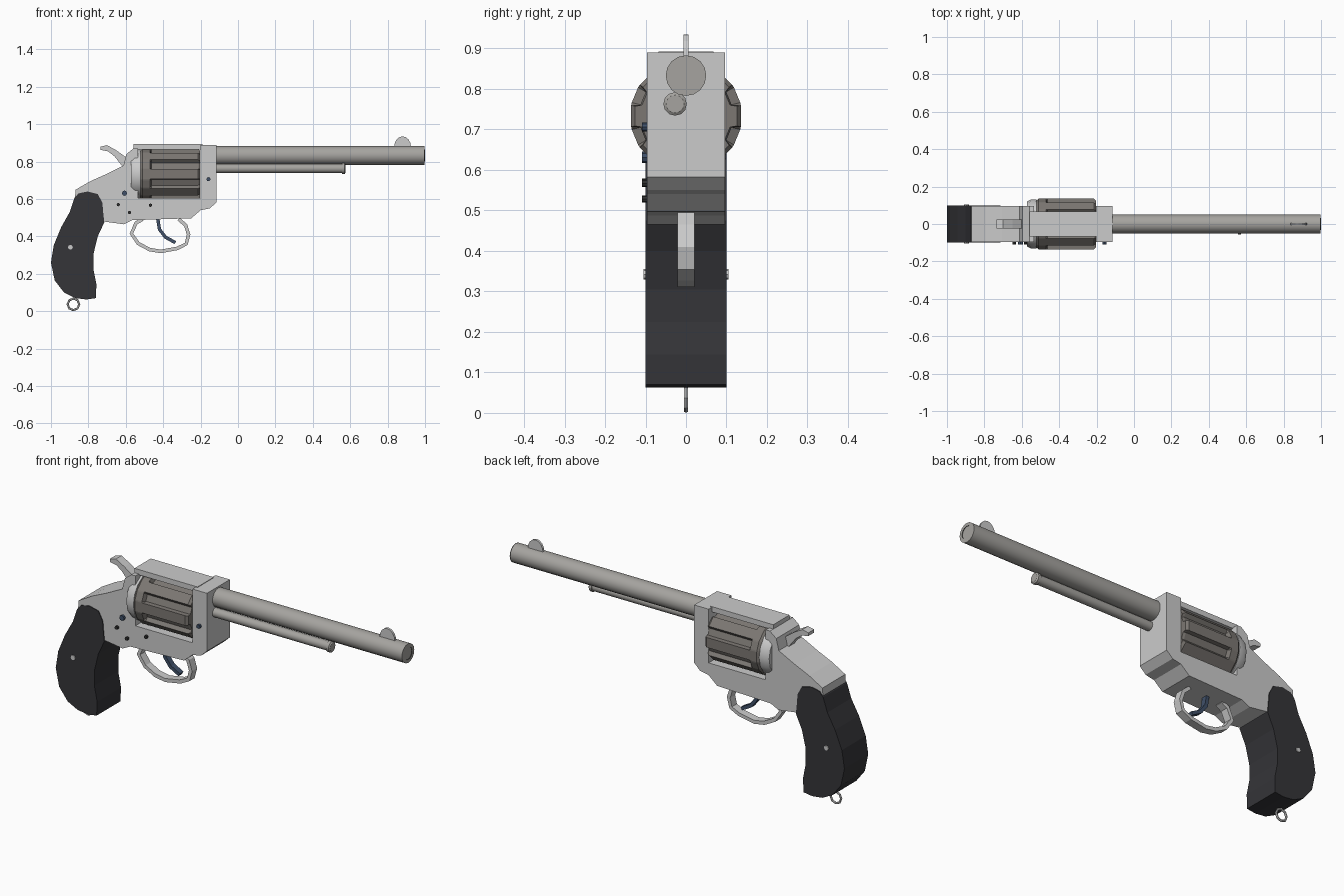
import bpy
from math import sin, cos, pi, radians
from mathutils import Vector

if "Cube" in bpy.data.objects:
    bpy.data.objects.remove(bpy.data.objects["Cube"])


def material(name, rgb):
    m = bpy.data.materials.new(name)
    m.diffuse_color = (*rgb, 1)
    m.use_nodes = True
    m.node_tree.nodes["Principled BSDF"].inputs["Base Color"].default_value = m.diffuse_color
    return m


STEEL = material("barrel_steel", (0.38, 0.37, 0.35))
FRAME = material("frame_steel", (0.55, 0.55, 0.53))
DARK = material("cylinder_steel", (0.2, 0.185, 0.17))
GRIP = material("grip_black", (0.035, 0.035, 0.04))
BORE = material("bore_black", (0.03, 0.03, 0.03))
BLUE = material("blued_steel", (0.05, 0.08, 0.14))


def make(name, verts, faces, mat, smooth=False):
    me = bpy.data.meshes.new(name)
    me.from_pydata(verts, [], faces)
    ob = bpy.data.objects.new(name, me)
    bpy.context.collection.objects.link(ob)
    me.materials.append(mat)
    if smooth:
        bpy.ops.object.select_all(action='DESELECT')
        ob.select_set(True)
        bpy.context.view_layer.objects.active = ob
        bpy.ops.object.shade_smooth_by_angle(angle=radians(35))
    return ob


def plate(name, outline, half, mat, y=0):
    """Extrude a clockwise (x, z) outline across y."""
    area = sum(a[0] * b[1] - b[0] * a[1] for a, b in zip(outline, outline[1:] + outline[:1]))
    if area > 0:
        outline = outline[::-1]
    n = len(outline)
    verts = [(x, s, z) for s in (y - half, y + half) for x, z in outline]
    faces = [tuple(range(n))[::-1], tuple(range(n, 2 * n))]
    faces += [(i, (i + 1) % n, n + (i + 1) % n, n + i) for i in range(n)]
    return make(name, verts, faces, mat)


def ribbon(name, path, thick, half, mat):
    """Bar of constant thickness following an open (x, z) path."""
    pts = [Vector(p) for p in path]
    left, right = [], []
    for i, p in enumerate(pts):
        d = (pts[min(i + 1, len(pts) - 1)] - pts[max(i - 1, 0)]).normalized()
        nrm = Vector((-d.y, d.x)) * thick / 2
        left.append(tuple(p + nrm))
        right.append(tuple(p - nrm))
    return plate(name, left + right[::-1], half, mat)


def loft(name, rings, mat, y, z, smooth=True, caps=True):
    """Skin rings of (x, [(angle, radius)...]) along the x axis."""
    n = len(rings[0][1])
    verts = [(x, y + r * cos(a), z + r * sin(a)) for x, ring in rings for a, r in ring]
    faces = [(i * n + j, i * n + (j + 1) % n, (i + 1) * n + (j + 1) % n, (i + 1) * n + j)
             for i in range(len(rings) - 1) for j in range(n)]
    end = (len(rings) - 1) * n
    faces.append(tuple(range(end, end + n)))
    if caps:
        faces.append(tuple(range(n))[::-1])
    return make(name, verts, faces, mat, smooth)


def lathe(name, profile, sides, mat, y, z, **kw):
    return loft(name, [(x, [(2 * pi * j / sides, r) for j in range(sides)]) for x, r in profile],
                mat, y, z, **kw)


def screw(name, x, z, r, y0, y1, mat):
    ring = [(x + r * cos(k * pi / 4), z + r * sin(k * pi / 4)) for k in range(8)]
    plate(name, ring, abs(y1 - y0) / 2, mat, (y0 + y1) / 2)


# Barrel with a dark open bore, and the ejector rod beneath it
muzzle = lathe("barrel", [(-0.13, 0.05), (0.997, 0.05), (0.997, 0.033)], 16, STEEL, 0, 0.833)
lathe("bore", [(1.0, 0.05), (1.0, 0.033), (0.75, 0.033)], 16, BORE, 0, 0.833, caps=False)
bore = bpy.data.objects["bore"].data
bore.materials.append(STEEL)
for f in bore.polygons[:16]:
    f.material_index = 1
lathe("ejector_rod", [(-0.13, 0.024), (0.555, 0.024), (0.555, 0.029), (0.57, 0.029), (0.575, 0.022)],
      12, STEEL, -0.027, 0.763)

# Front sight blade
plate("front_sight", [(0.88 + 0.045 * cos(k * pi / 8), 0.878 + 0.057 * sin(k * pi / 8))
                      for k in range(9)], 0.006, FRAME)

# Frame: front block, sill and rear body in one profile, with a narrower top strap
plate("frame", [(-0.115, 0.89), (-0.115, 0.583), (-0.15, 0.55), (-0.2, 0.54), (-0.25, 0.497),
                (-0.565, 0.487), (-0.61, 0.465), (-0.72, 0.48), (-0.8, 0.53), (-0.872, 0.6),
                (-0.868, 0.65), (-0.79, 0.695), (-0.705, 0.733), (-0.612, 0.78), (-0.597, 0.84),
                (-0.56, 0.87), (-0.535, 0.87), (-0.535, 0.605), (-0.2, 0.605), (-0.2, 0.89)],
      0.096, FRAME)
plate("top_strap", [(-0.56, 0.865), (-0.56, 0.893), (-0.19, 0.893), (-0.19, 0.865)], 0.068, FRAME)

# Recoil shield behind the cylinder
lathe("recoil_shield", [(-0.572, 0.12), (-0.553, 0.13), (-0.522, 0.132)], 16, FRAME, 0, 0.733)

# Fluted cylinder: plain rear band, then eight flutes running to the front
R = 0.138


def fluted(r_land, r_flute):
    return [(k * pi / 4 + radians(d), r) for k in range(8)
            for d, r in ((-11, r_land), (11, r_land), (14, r_flute), (31, r_flute))]


rear = [(a, R) for a, r in fluted(R, R)]
loft("cylinder", [(-0.522, [(a, 0.128) for a, r in rear]), (-0.51, rear), (-0.47, rear),
                  (-0.462, fluted(R, R - 0.022)), (-0.215, fluted(R, R - 0.022)),
                  (-0.203, fluted(R - 0.01, R - 0.026))], DARK, 0, 0.733, smooth=False)

# Grip
plate("grip", [(-0.715, 0.475), (-0.75, 0.4), (-0.773, 0.305), (-0.773, 0.225), (-0.757, 0.144),
               (-0.76, 0.07), (-0.81, 0.063), (-0.87, 0.07), (-0.93, 0.1), (-0.98, 0.165),
               (-1.0, 0.26), (-0.985, 0.353), (-0.945, 0.45), (-0.9, 0.53), (-0.875, 0.605),
               (-0.853, 0.63), (-0.805, 0.64), (-0.75, 0.627), (-0.725, 0.58), (-0.72, 0.52)],
      0.1, GRIP)

# Hammer
plate("hammer", [(-0.735, 0.88), (-0.7, 0.888), (-0.65, 0.86), (-0.58, 0.81), (-0.58, 0.76),
                 (-0.615, 0.77), (-0.66, 0.828), (-0.695, 0.855), (-0.735, 0.863)], 0.024, FRAME)

# Trigger and guard
ribbon("trigger", [(-0.43, 0.5), (-0.42, 0.438), (-0.388, 0.396), (-0.335, 0.367)], 0.018, 0.015, BLUE)
ribbon("trigger_guard", [(-0.51, 0.492), (-0.545, 0.472), (-0.57, 0.415), (-0.533, 0.362), (-0.473, 0.33),
                         (-0.414, 0.32), (-0.325, 0.336), (-0.277, 0.36), (-0.264, 0.41),
                         (-0.28, 0.46), (-0.318, 0.493)], 0.019, 0.021, FRAME)

# Lanyard ring
bpy.ops.mesh.primitive_torus_add(major_segments=8, minor_segments=6, major_radius=0.031,
                                 minor_radius=0.006, location=(-0.88, 0, 0.037),
                                 rotation=(pi / 2, 0, 0))
bpy.context.object.name = "lanyard_ring"
bpy.context.object.data.materials.append(FRAME)

# Frame screws on the front side, grip screws on both
for i, (x, z, r, m) in enumerate([(-0.607, 0.631, 0.014, BLUE), (-0.64, 0.57, 0.009, BORE),
                                  (-0.58, 0.528, 0.009, BORE), (-0.468, 0.567, 0.009, BORE),
                                  (-0.158, 0.706, 0.011, BLUE)]):
    screw(f"frame_screw_{i + 1}", x, z, r, -0.109, -0.09, m)
for side, s in (("front", -1), ("back", 1)):
    screw(f"grip_screw_{side}", -0.896, 0.342, 0.013, 0.095 * s, 0.105 * s, FRAME)
